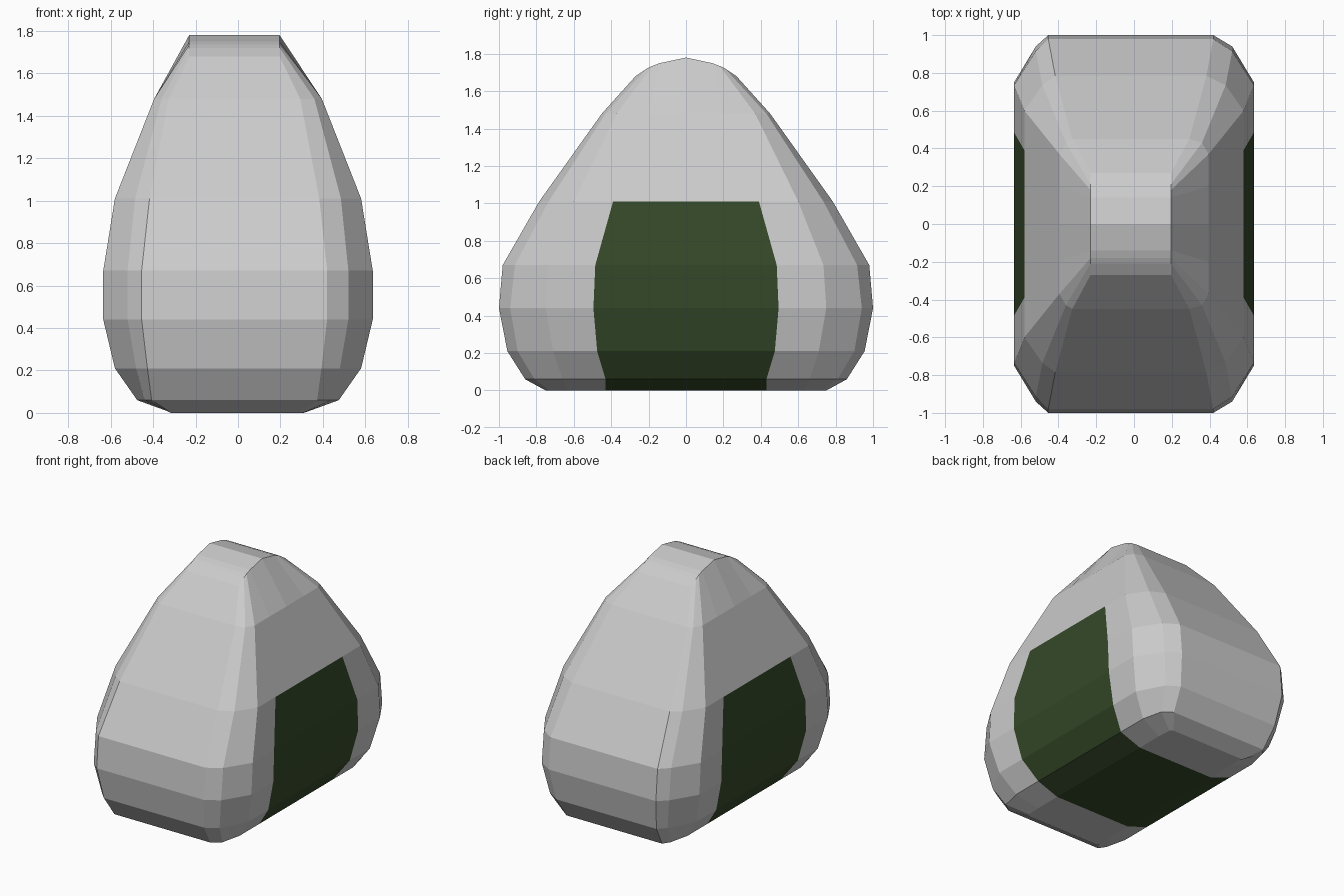
import bpy, bmesh

if "Cube" in bpy.data.objects:
    bpy.data.objects.remove(bpy.data.objects["Cube"])

# Ring levels: z, front edge (x, y), corner (x, y), side (x, y), wrap edge y
LEVELS = [
    (0.00, 0.30, 0.75, 0.305, 0.73, 0.31, 0.63, 0.43),
    (0.06, 0.39, 0.86, 0.44, 0.81, 0.475, 0.66, 0.43),
    (0.21, 0.41, 0.955, 0.48, 0.90, 0.58, 0.71, 0.475),
    (0.44, 0.437, 1.00, 0.52, 0.94, 0.635, 0.75, 0.495),
    (0.67, 0.437, 0.98, 0.52, 0.915, 0.635, 0.735, 0.485),
    (1.01, 0.40, 0.785, 0.485, 0.735, 0.58, 0.60, 0.39),
    (1.48, 0.31, 0.45, 0.36, 0.43, 0.395, 0.37, 0.20),
]
WRAP_LEVELS = 5      # side bands covered by the wrap
SHIFT = -0.017       # slight lean of the narrow front strip and ridge

# Rounded top ridge: y, z
RIDGE = [(0.27, 1.68), (0.21, 1.72), (0.18, 1.735), (0.14, 1.75), (0.0, 1.78)]


def half_ring(quarter):
    """Mirror a front-to-middle quarter in y: 9 points from -y to +y."""
    front = [(x, -y, z) for x, y, z in quarter]
    return front + [(x, y, z) for x, y, z in reversed(quarter[:-1])]


def full_ring(bm, quarter, shifted):
    right = half_ring(quarter)
    pts = list(right) + [(-x, y, z) for x, y, z in reversed(right)]
    n = len(pts)
    verts = []
    for i, (x, y, z) in enumerate(pts):
        k = i % 9
        dx = SHIFT if (shifted or k in (0, 8)) else 0
        verts.append(bm.verts.new((x + dx, y, z)))
    return verts


def build_body():
    bm = bmesh.new()
    rings = []
    for z, fx, fy, cx, cy, sx, sy, ny in LEVELS:
        rings.append(full_ring(bm, [(fx, fy, z), (cx, cy, z), (sx, sy, z),
                                    (sx, ny, z), (sx, 0, z)], False))
    rings.append(full_ring(bm, [(0.213, y, z) for y, z in RIDGE], True))
    # side bands
    for level, (a, b) in enumerate(zip(rings, rings[1:])):
        for i in range(18):
            j = (i + 1) % 18
            f = bm.faces.new((a[i], a[j], b[j], b[i]))
            if level < WRAP_LEVELS and i in (3, 4, 12, 13):
                f.material_index = 1
    # underside and ridge strips
    for ring, wrapped in ((rings[0], True), (rings[-1], False)):
        for i in range(8):
            f = bm.faces.new((ring[i], ring[i + 1], ring[16 - i], ring[17 - i]))
            if wrapped and i in (3, 4):
                f.material_index = 1
    bmesh.ops.recalc_face_normals(bm, faces=bm.faces[:])
    return bm


def make_part(name, index, material=None):
    bm = build_body()
    bmesh.ops.delete(bm, geom=[f for f in bm.faces if f.material_index != index],
                     context='FACES')
    for f in bm.faces:
        f.material_index = 0
    mesh = bpy.data.meshes.new(name)
    bm.to_mesh(mesh)
    bm.free()
    if material:
        mesh.materials.append(material)
    obj = bpy.data.objects.new(name, mesh)
    bpy.context.collection.objects.link(obj)


# Rice body and the dark seaweed band running under it
green = bpy.data.materials.new("seaweed_green")
green.diffuse_color = (0.035, 0.066, 0.022, 1)
green.use_nodes = True
green.node_tree.nodes["Principled BSDF"].inputs["Base Color"].default_value = green.diffuse_color
make_part("rice_ball", 0)
make_part("seaweed_wrap", 1, green)
